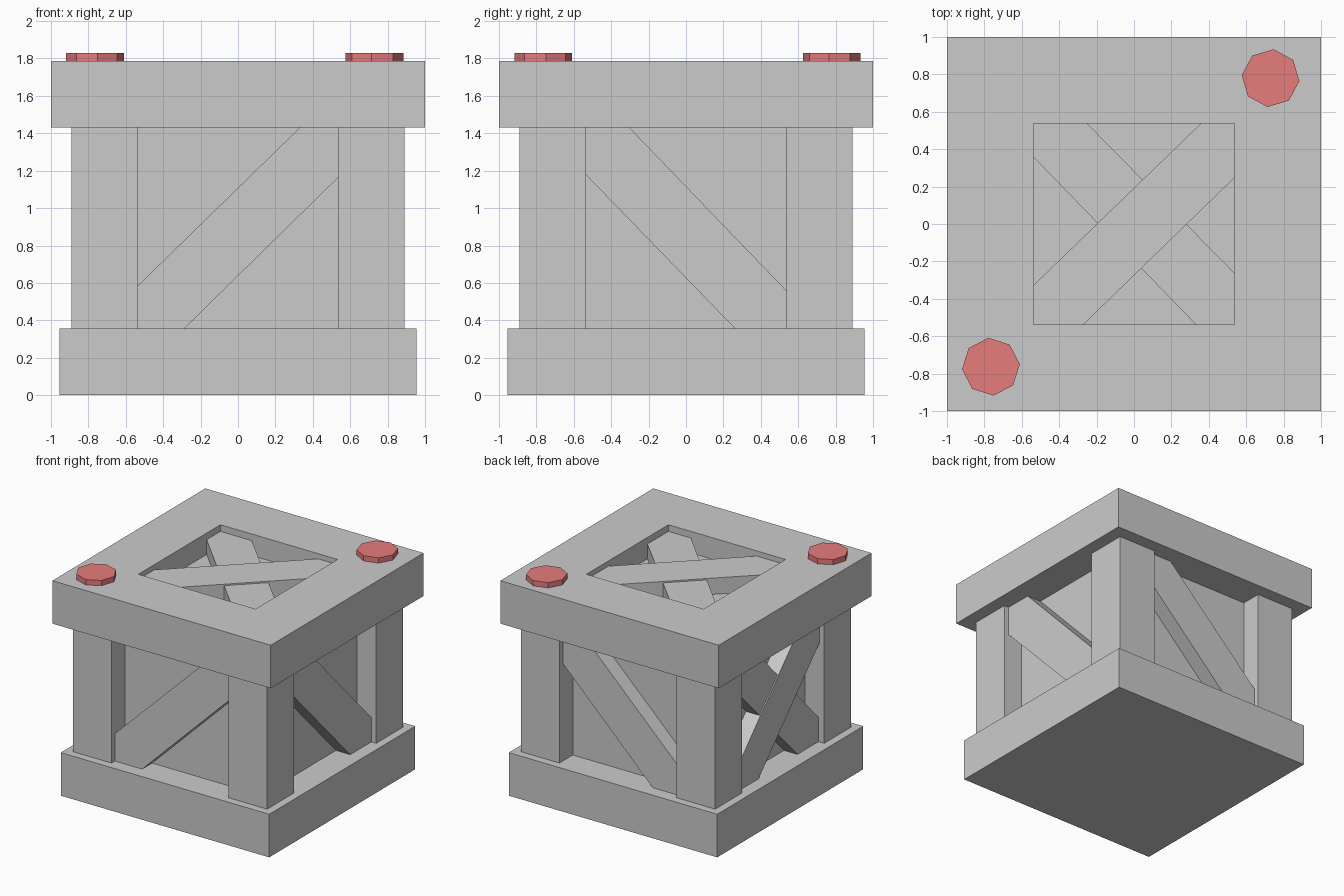
import bpy, bmesh, math
from mathutils import Vector, Matrix

if "Cube" in bpy.data.objects:
    bpy.data.objects.remove(bpy.data.objects["Cube"])

IN, H0, H1, TOP = 0.537, 0.357, 1.43, 1.786   # opening half-width, base top, lid underside, lid top
CORE = 0.715                                  # half size of the recessed inner box
MID = TOP / 2


def finish(name, bm):
    bmesh.ops.recalc_face_normals(bm, faces=bm.faces)
    mesh = bpy.data.meshes.new(name)
    bm.to_mesh(mesh)
    bm.free()
    ob = bpy.data.objects.new(name, mesh)
    bpy.context.collection.objects.link(ob)
    return ob


def box(name, lo, hi):
    bm = bmesh.new()
    lo, hi = Vector(lo), Vector(hi)
    m = Matrix.Translation((lo + hi) / 2) @ Matrix.Diagonal((*(hi - lo), 1))
    bmesh.ops.create_cube(bm, size=1, matrix=m)
    return finish(name, bm)


def square_ring(name, outer, inner, z0, z1):
    bm = bmesh.new()
    sq = [(-1, -1), (1, -1), (1, 1), (-1, 1)]
    rings = [[bm.verts.new((x * r, y * r, z)) for x, y in sq]
             for r, z in ((outer, z0), (outer, z1), (inner, z1), (inner, z0))]
    for k in range(4):
        a, b = rings[k], rings[(k + 1) % 4]
        for i in range(4):
            j = (i + 1) % 4
            bm.faces.new((a[i], a[j], b[j], b[i]))
    return finish(name, bm)


def brace(name, u, v, n, outer, cuts, flip=1):
    """Diagonal plank clipped to the opening; u, v span the face and n points outwards."""
    side0, low, side1, high = cuts
    pts = [(-IN, -IN), (-IN + low, -IN), (IN, IN - side1),
           (IN, IN), (IN - high, IN), (-IN, -IN + side0)]
    u, v, n, c = Vector(u) * flip, Vector(v), Vector(n), Vector((0, 0, MID))
    bm = bmesh.new()
    vs = [bm.verts.new(c + u * a + v * b + n * (CORE - 0.005)) for a, b in pts]
    face = bm.faces.new(vs)
    ext = bmesh.ops.extrude_face_region(bm, geom=[face], use_keep_orig=True)
    new = [e for e in ext["geom"] if isinstance(e, bmesh.types.BMVert)]
    bmesh.ops.translate(bm, verts=new, vec=n * (outer - CORE + 0.005))
    return finish(name, bm)


# Frame: base, lid ring, corner posts and recessed inner box
box("base", (-0.955, -0.955, 0), (0.955, 0.955, H0))
square_ring("lid_frame", 1.0, IN, H1, TOP)
box("inner_box", (-CORE, -CORE, MID - CORE), (CORE, CORE, MID + CORE))
for sx, xn in ((-1, "left"), (1, "right")):
    for sy, yn in ((-1, "front"), (1, "back")):
        xs, ys = sorted((sx * IN, sx * 0.89)), sorted((sy * IN, sy * 0.89))
        box(f"{yn}_{xn}_post", (xs[0], ys[0], H0), (xs[1], ys[1], H1))

# Diagonal braces; the left side and the top have crossed pairs
X, Y, Z = (1, 0, 0), (0, 1, 0), (0, 0, 1)
front_cuts = (0.228, 0.25, 0.265, 0.207)
side_cuts = (0.203, 0.275, 0.25, 0.235)
brace("front_brace", X, Z, (0, -1, 0), 0.846, front_cuts)
brace("back_brace", X, Z, Y, 0.846, front_cuts)
brace("right_brace", Y, Z, X, 0.846, side_cuts, -1)
brace("left_brace", Y, Z, (-1, 0, 0), 0.848, side_cuts, -1)
brace("left_cross_brace", Y, Z, (-1, 0, 0), 0.838, side_cuts)
brace("top_brace", X, Y, Z, 0.85, (0.21, 0.267, 0.29, 0.18))
brace("top_cross_brace", X, Y, Z, 0.838, (0.275, 0.207, 0.18, 0.287), -1)

# Red octagonal studs on two lid corners
red = bpy.data.materials.new("red")
red.diffuse_color = (0.8, 0.2, 0.2, 1)
red.use_nodes = True
red.node_tree.nodes["Principled BSDF"].inputs["Base Color"].default_value = red.diffuse_color
for name, x, y, turn in (("back_right_stud", 0.73, 0.78, -6), ("front_left_stud", -0.765, -0.763, 5)):
    bm = bmesh.new()
    m = Matrix.Translation((x, y, TOP + 0.022)) @ Matrix.Rotation(math.radians(turn), 4, 'Z')
    m = m @ Matrix.Rotation(math.radians(0), 4, 'Z')
    bmesh.ops.create_cone(bm, cap_ends=True, segments=8, radius1=0.155, radius2=0.155,
                          depth=0.044, matrix=m)
    finish(name, bm).data.materials.append(red)
